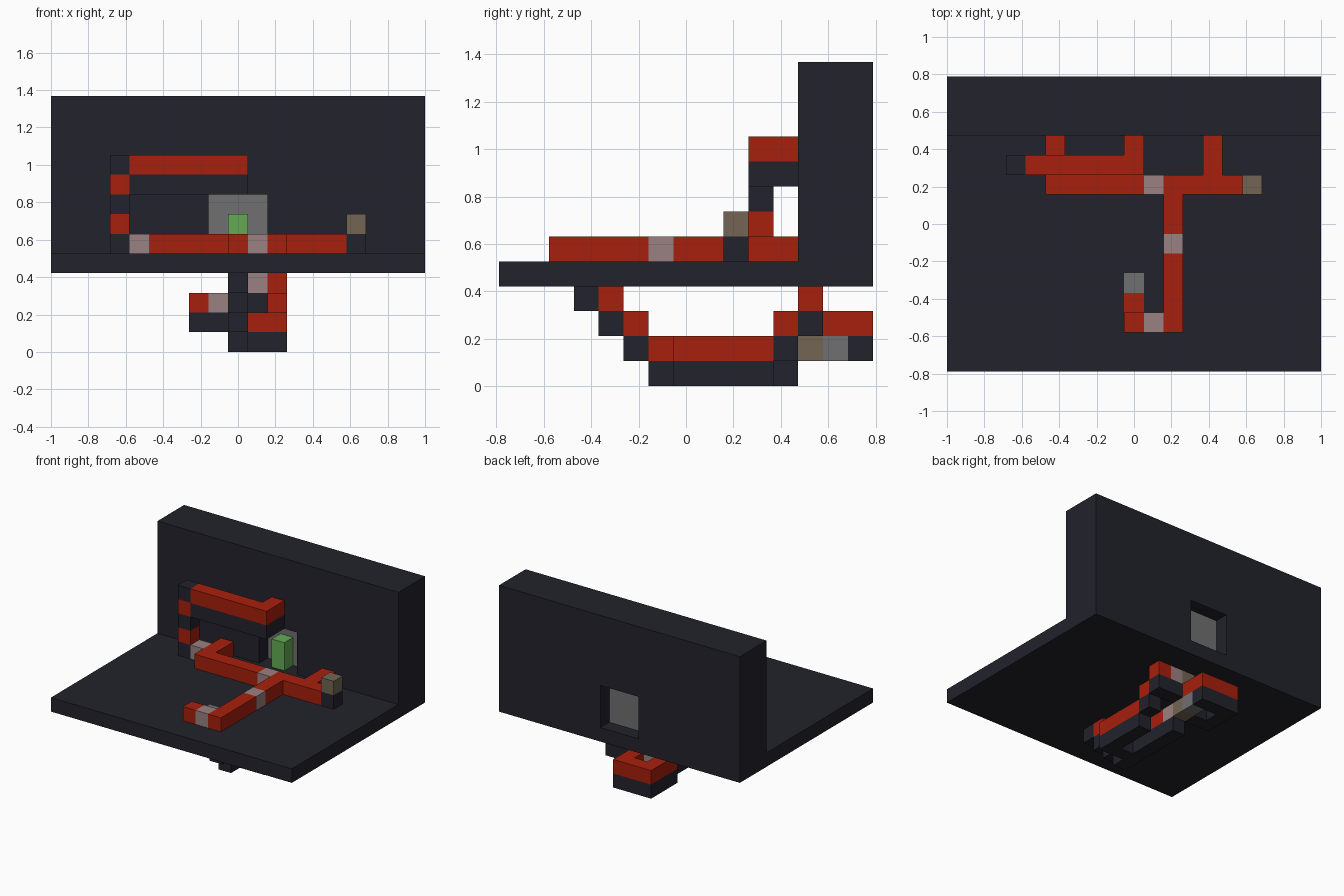
import bpy, bmesh
from mathutils import Vector

cube = bpy.data.objects.get("Cube")
if cube:
    bpy.data.objects.remove(cube)

U = 2 / 19  # edge of one block


def material(name, r, g, b):
    m = bpy.data.materials.new(name)
    m.use_nodes = True
    m.diffuse_color = (r, g, b, 1)
    m.node_tree.nodes["Principled BSDF"].inputs["Base Color"].default_value = (r, g, b, 1)
    return m


slate = material("dark slate", .016, .016, .025)
red = material("wire red", .39, .014, .004)
pink = material("dusty pink", .32, .22, .22)
grey = material("mid grey", .16, .16, .16)
tan = material("tan brown", .17, .13, .085)
green = material("signal green", .13, .40, .09)


def span(v):
    return v if isinstance(v, tuple) else (v, v)


def part(name, mat, *boxes):
    """Boxes in block units: each of x, y, z is one index or a (first, last) run."""
    bm = bmesh.new()
    for box in boxes:
        runs = [span(v) for v in box]
        size = Vector([(b - a + 1) * U for a, b in runs])
        mid = Vector([(a + b) / 2 * U for a, b in runs])
        mid.z += U / 2
        for v in bmesh.ops.create_cube(bm, size=1)["verts"]:
            v.co = v.co * size + mid
    mesh = bpy.data.meshes.new(name)
    bm.to_mesh(mesh)
    bm.free()
    mesh.materials.append(mat)
    ob = bpy.data.objects.new(name, mesh)
    bpy.context.collection.objects.link(ob)


# Floor slab with a two-block slot, and back wall with a doorway
part("floor", slate, ((-9, -1), (-7, 7), 4), ((1, 9), (-7, 7), 4),
     (0, (-7, -5), 4), (0, (-2, 7), 4))
part("wall", slate, ((-9, -2), (5, 7), (5, 12)), ((2, 9), (5, 7), (5, 12)),
     ((-1, 1), (5, 7), (8, 12)))
part("doorway_panel", grey, ((-1, 1), 6, (5, 7)))
part("doorway_post", green, (0, 5, (5, 6)))

# Wiring on the floor
part("floor_wire", red, ((-4, 0), 2, 5), ((2, 5), 2, 5), (-4, (3, 4), 5),
     (4, (3, 4), 5), (2, (0, 1), 5), (2, (-5, -2), 5), (0, -5, 5), (0, -4, 4))
part("floor_repeaters", pink, (1, 2, 5), (2, -1, 5), (1, -5, 5), (-5, 3, 5))
part("slot_cover", grey, (0, -3, 4))
part("torch_base", slate, (6, 2, 5))
part("torch", tan, (6, 2, 6))

# Torch tower and raised wire beside the wall
part("tower_blocks", slate, *[(-6, 3, k) for k in (5, 7, 9)])
part("tower_wire", red, *[(-6, 3, k) for k in (6, 8)])
part("raised_support", slate, ((-5, 0), 3, 8), (0, 4, 8))
part("raised_wire", red, ((-5, 0), 3, 9), (0, 4, 9))

# Stairs leading down under the floor
part("front_stairs", slate, *[(0, -4 + n, 3 - n) for n in range(3)])
part("front_stair_wire", red, *[(0, -3 + n, 3 - n) for n in range(2)])

# Lower wiring: long run, side loop and the stairs back up
part("lower_support", slate, (0, (-1, 4), 0), (1, 0, 0), (2, (0, 3), 0))
part("lower_wire", red, (0, (-1, 3), 1), (1, 0, 1), (2, (0, 3), 1))
part("rear_stairs", slate, (2, 4, 1), ((1, 2), 5, 2))
part("rear_stair_wire", red, (2, 4, 2), (2, 5, 3))
part("lower_repeaters", pink, (0, 4, 1), (1, 5, 3), (-1, 5, 2))

# Pushing column under the doorway and the rear loop around it
part("push_column", tan, (0, 5, (1, 3)))
part("loop_block", grey, (0, 6, 1))
part("loop_support", slate, ((-1, 0), 7, 1), (-2, (5, 7), 1), (-1, 5, 1))
part("loop_wire", red, (0, 6, 2), ((-1, 0), 7, 2), (-2, (5, 7), 2))
